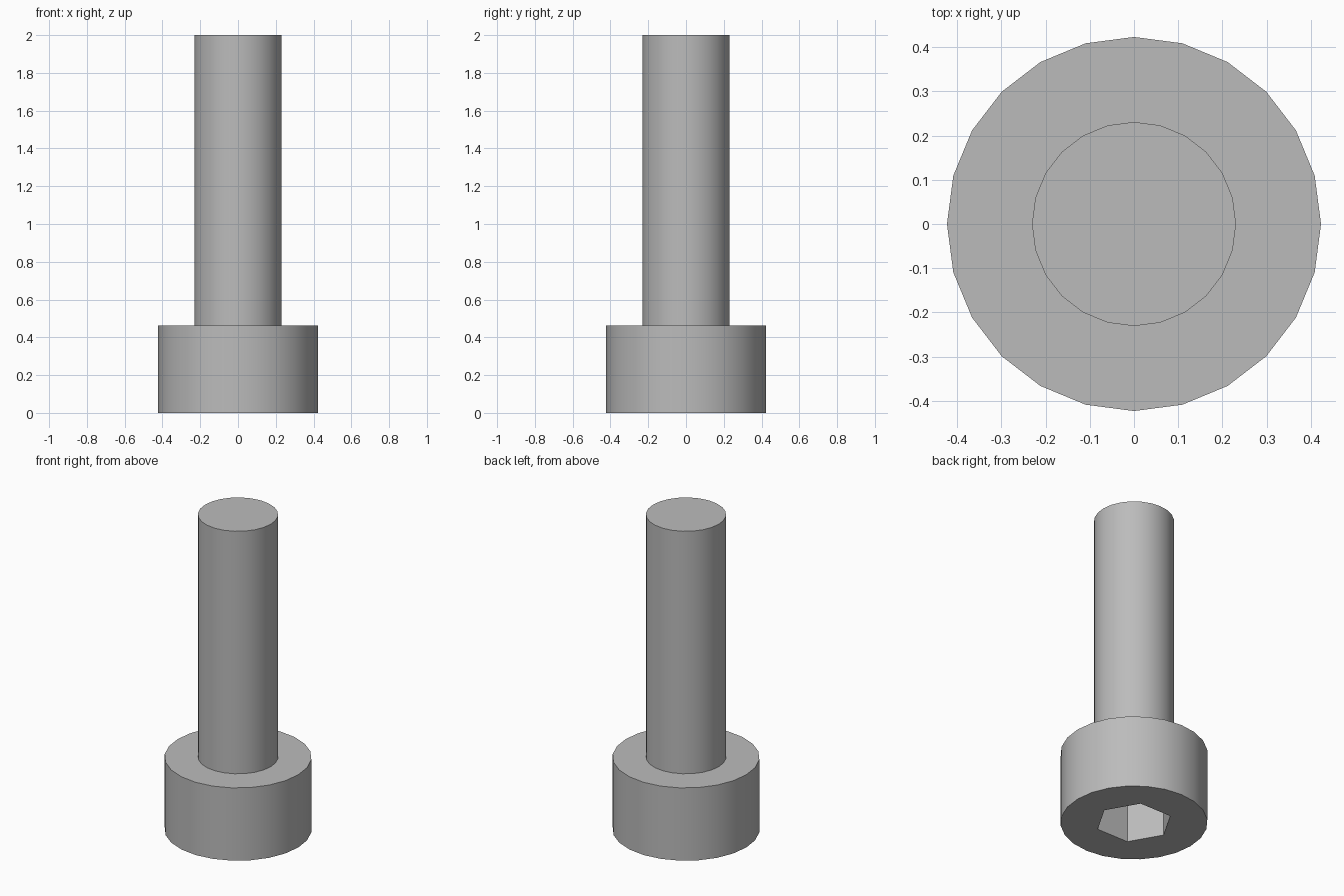
import bpy
import bmesh
from math import cos, sin, tau, radians

cube = bpy.data.objects.get("Cube")
if cube:
    bpy.data.objects.remove(cube, do_unlink=True)

HEAD_R, HEAD_H = 0.423, 0.4615
SHAFT_R, TOTAL_H = 0.2308, 2.0
SOCKET_R, SOCKET_DEPTH = 0.222, 0.24
SIDES = 24

steel = bpy.data.materials.new("grey steel")
steel.use_nodes = True
grey = (0.5, 0.5, 0.5, 1)
steel.diffuse_color = grey
steel.node_tree.nodes["Principled BSDF"].inputs["Base Color"].default_value = grey


def add_ring(bm, sides, radius, z):
    """Closed loop of edges at height z."""
    verts = [bm.verts.new((radius * cos(tau * i / sides), radius * sin(tau * i / sides), z))
             for i in range(sides)]
    return [bm.edges.new((verts[i], verts[(i + 1) % sides])) for i in range(sides)]


def build(name, rings, cap_first=False, cap_last=False):
    """Bridge successive rings (sides, radius, z) into one turned part."""
    bm = bmesh.new()
    loops = [add_ring(bm, *ring) for ring in rings]
    for lower, upper in zip(loops, loops[1:]):
        bmesh.ops.bridge_loops(bm, edges=lower + upper)
    for loop, wanted in ((loops[0], cap_first), (loops[-1], cap_last)):
        if wanted:
            bmesh.ops.contextual_create(bm, geom=loop)
    bmesh.ops.recalc_face_normals(bm, faces=bm.faces)
    mesh = bpy.data.meshes.new(name)
    bm.to_mesh(mesh)
    bm.free()
    mesh.materials.append(steel)
    obj = bpy.data.objects.new(name, mesh)
    bpy.context.collection.objects.link(obj)
    bpy.ops.object.select_all(action='DESELECT')
    obj.select_set(True)
    bpy.context.view_layer.objects.active = obj
    bpy.ops.object.shade_smooth_by_angle(angle=radians(30))
    return obj


# Cylindrical head with a hexagonal socket in its underside
build("socket_head", [
    (6, SOCKET_R, SOCKET_DEPTH),
    (6, SOCKET_R, 0),
    (SIDES, HEAD_R, 0),
    (SIDES, HEAD_R, HEAD_H),
    (SIDES, SHAFT_R, HEAD_H),
], cap_first=True)

# Plain shaft standing on the head
build("shaft", [
    (SIDES, SHAFT_R, HEAD_H),
    (SIDES, SHAFT_R, TOTAL_H),
], cap_last=True)
